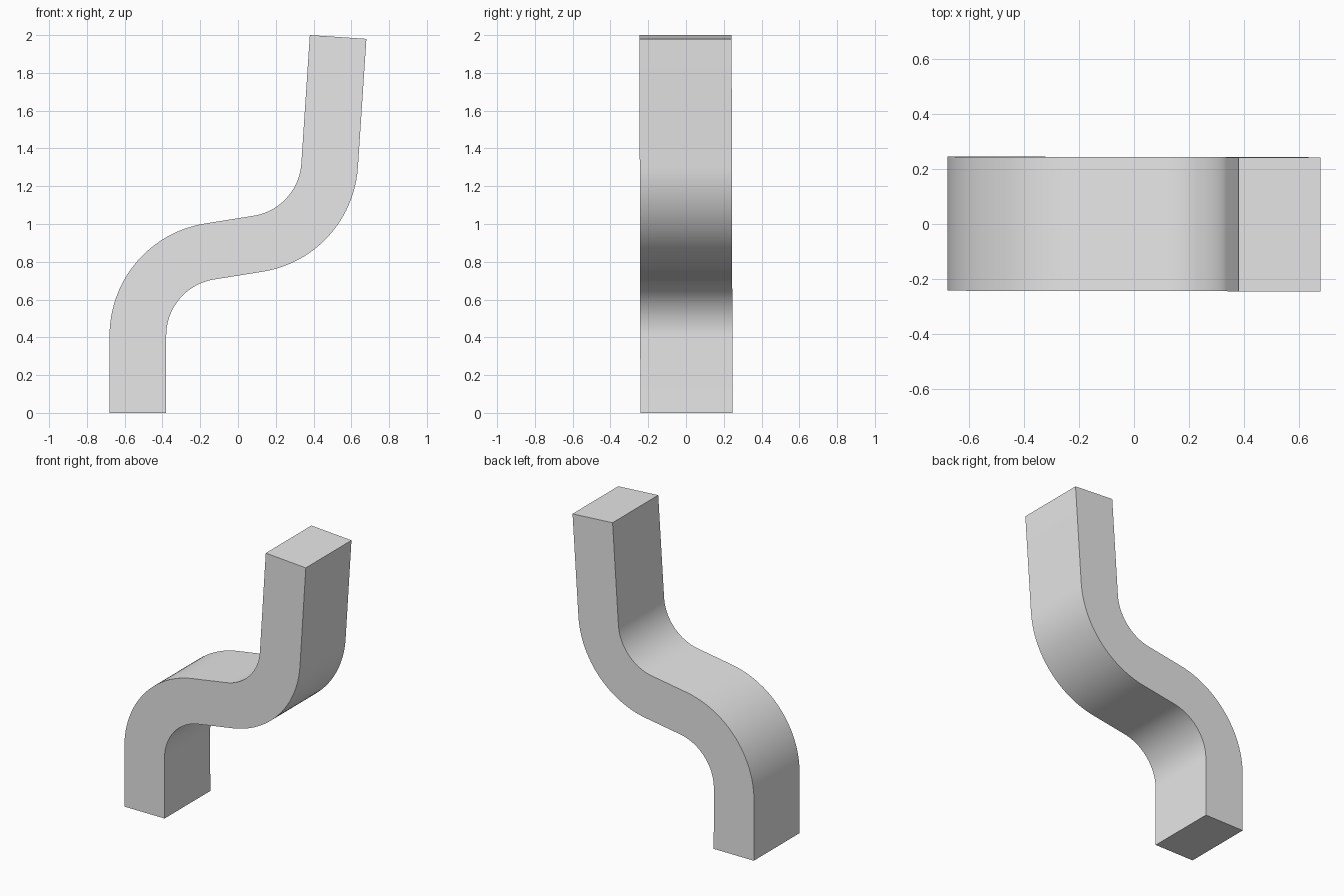
import bpy
import bmesh
from math import sin, cos, radians, pi

cube = bpy.data.objects.get("Cube")
if cube:
    bpy.data.objects.remove(cube, do_unlink=True)

HALF_THICK, HALF_DEPTH = 0.15, 0.244
RADIUS, STEPS = 0.45, 24
SLOPE, TOP = radians(9.5), radians(86.2)   # headings of the middle and upper runs
LEAN = 0.0025                              # slight sideways lean

# Centreline stations: x, z and heading
stations = [(-0.53, 0.0, pi / 2)]


def add_bend(cx, cz, start, end, side):
    """Add an arc; side is +1 for a left turn and -1 for a right turn."""
    for i in range(STEPS + 1):
        a = start + (end - start) * i / STEPS
        stations.append((cx + side * RADIUS * sin(a), cz - side * RADIUS * cos(a), a))


add_bend(-0.08, 0.41, pi / 2, SLOPE, -1)
add_bend(0.036, 1.34, SLOPE, TOP, 1)
stations.append((0.53, 1.99, TOP))

# Sweep a rectangular section along the centreline
bm = bmesh.new()
rings = []
for x, z, a in stations:
    ring = []
    for n, d in ((-1, -1), (1, -1), (1, 1), (-1, 1)):
        pz = z + n * HALF_THICK * cos(a)
        py = d * HALF_DEPTH - LEAN * (pz - 1)
        ring.append(bm.verts.new((x - n * HALF_THICK * sin(a), py, pz)))
    rings.append(ring)
for r, s in zip(rings, rings[1:]):
    for k in range(4):
        m = (k + 1) % 4
        bm.faces.new((r[k], r[m], s[m], s[k]))
bm.faces.new(rings[0])
bm.faces.new(rings[-1])
bmesh.ops.recalc_face_normals(bm, faces=bm.faces[:])

mesh = bpy.data.meshes.new("bent_bar")
bm.to_mesh(mesh)
bm.free()
bar = bpy.data.objects.new("bent_bar", mesh)
bpy.context.collection.objects.link(bar)

# Plain grey material
grey = bpy.data.materials.new("light_grey")
grey.use_nodes = True
color = (0.8, 0.8, 0.8, 1)
grey.diffuse_color = color
grey.node_tree.nodes["Principled BSDF"].inputs["Base Color"].default_value = color
mesh.materials.append(grey)

# Smooth bends with sharp long edges
bpy.ops.object.select_all(action="DESELECT")
bar.select_set(True)
bpy.context.view_layer.objects.active = bar
bpy.ops.object.shade_smooth_by_angle(angle=radians(30))
